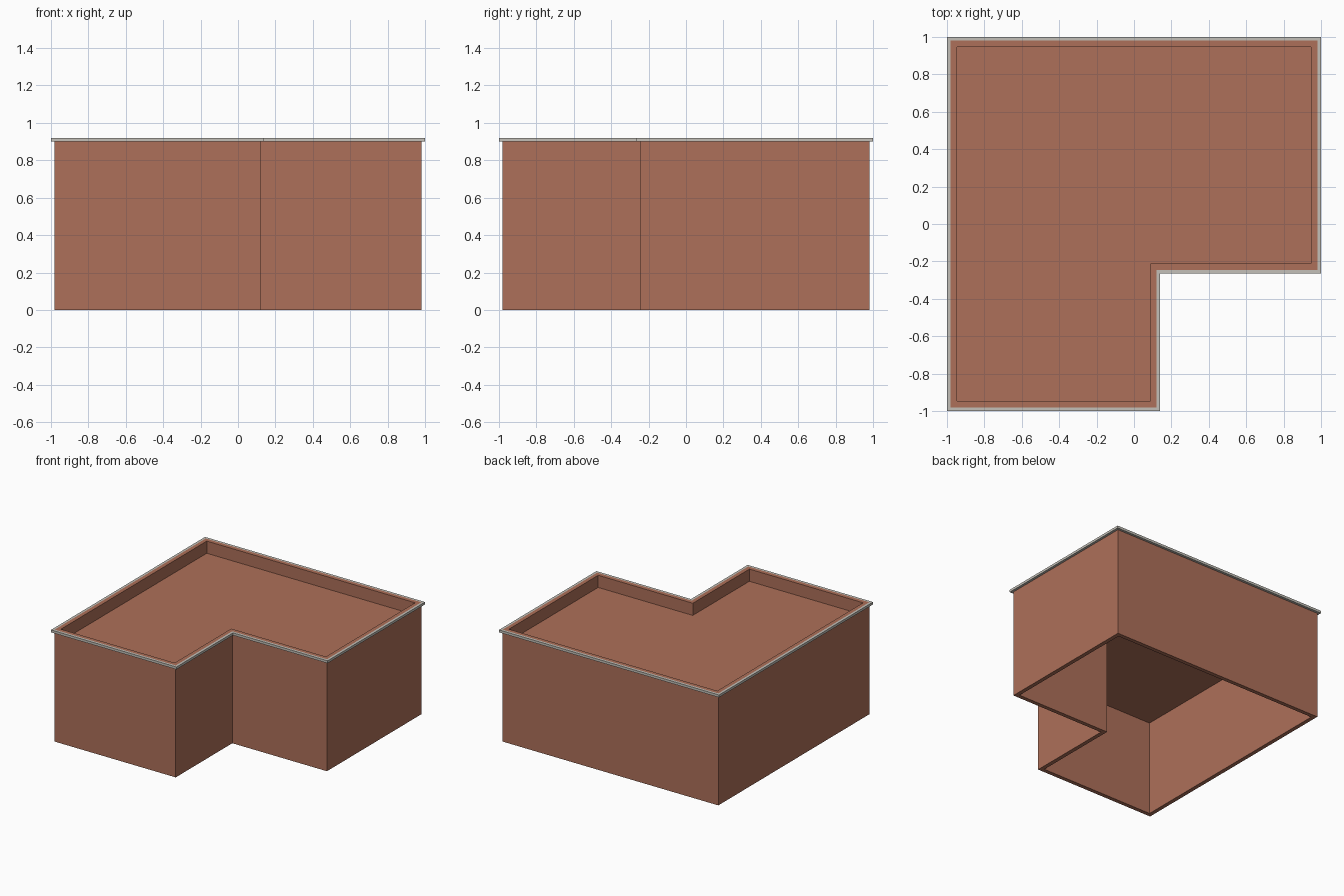
import bpy
import bmesh

if "Cube" in bpy.data.objects:
    bpy.data.objects.remove(bpy.data.objects["Cube"])


def material(name, color):
    m = bpy.data.materials.new(name)
    m.diffuse_color = (*color, 1)
    m.use_nodes = True
    m.node_tree.nodes["Principled BSDF"].inputs["Base Color"].default_value = m.diffuse_color
    return m


def outline(e):
    """L-shaped footprint, grown by e from the outer wall face."""
    a, nx, ny = 0.98 + e, 0.12 + e, -0.245 - e
    return [(-a, -a), (nx, -a), (nx, ny), (a, ny), (a, a), (-a, a)]


def finish(name, bm, mat):
    bmesh.ops.recalc_face_normals(bm, faces=bm.faces[:])
    me = bpy.data.meshes.new(name)
    bm.to_mesh(me)
    bm.free()
    me.materials.append(mat)
    ob = bpy.data.objects.new(name, me)
    bpy.context.collection.objects.link(ob)
    return ob


def ring(name, outer, inner, z0, z1, mat):
    """Closed L-shaped band between two offsets of the footprint."""
    bm = bmesh.new()
    loops = [[bm.verts.new((x, y, z)) for x, y in outline(e)]
             for e, z in ((outer, z0), (outer, z1), (inner, z1), (inner, z0))]
    for k in range(4):
        p, q = loops[k], loops[(k + 1) % 4]
        for i in range(6):
            j = (i + 1) % 6
            bm.faces.new((p[i], p[j], q[j], q[i]))
    return finish(name, bm, mat)


def slab(name, e, z0, z1, mat):
    """Solid L-shaped plate."""
    bm = bmesh.new()
    face = bm.faces.new([bm.verts.new((x, y, z0)) for x, y in outline(e)])
    top = bmesh.ops.extrude_face_region(bm, geom=[face], use_keep_orig=True)["geom"]
    bmesh.ops.translate(bm, vec=(0, 0, z1 - z0),
                        verts=[v for v in top if isinstance(v, bmesh.types.BMVert)])
    return finish(name, bm, mat)


brick = material("brick", (0.42, 0.16, 0.10))
stone = material("stone", (0.55, 0.53, 0.48))

# Hollow walls rising past the roof as a parapet
ring("walls", 0.0, -0.033, 0.0, 0.92, brick)
# Flat roof, sunk below the parapet
slab("roof", -0.03, 0.785, 0.82, brick)
# Thin projecting coping around the top
ring("coping", 0.02, 0.0, 0.90, 0.92, stone)
